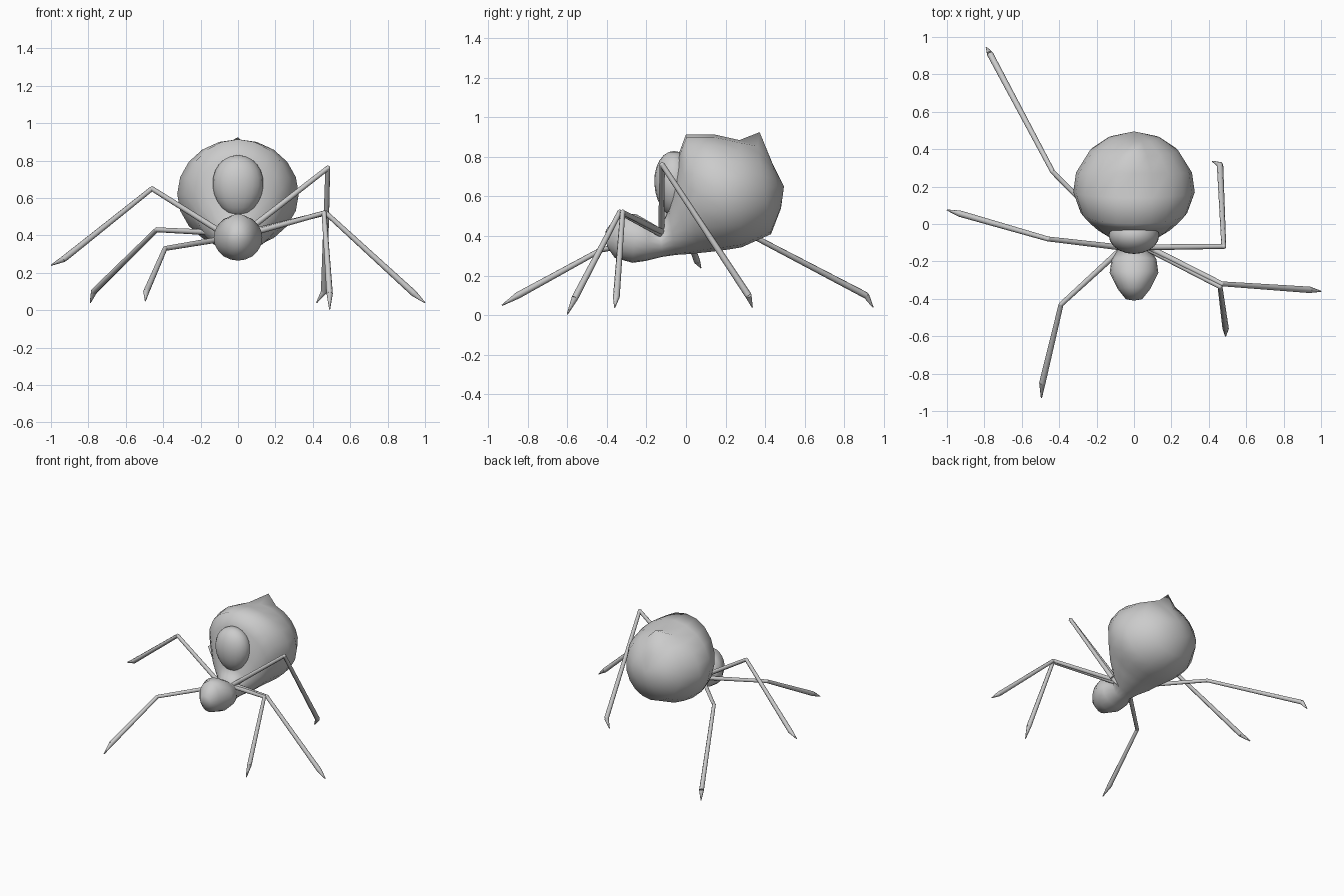
import bpy, bmesh, math
from mathutils import Vector, Matrix

if "Cube" in bpy.data.objects:
    bpy.data.objects.remove(bpy.data.objects["Cube"])


def finish(bm, name, smooth=True):
    bmesh.ops.recalc_face_normals(bm, faces=bm.faces[:])
    for f in bm.faces:
        f.smooth = smooth
    me = bpy.data.meshes.new(name)
    bm.to_mesh(me)
    bm.free()
    ob = bpy.data.objects.new(name, me)
    bpy.context.collection.objects.link(ob)
    return ob


# Body: tilted oval rings (top y, top z, bottom y, bottom z, half width)
rings = [
    (-.405, .43, -.395, .34, .045),
    (-.34, .515, -.36, .29, .085),
    (-.25, .51, -.27, .265, .13),
    (-.18, .47, -.20, .275, .12),
    (-.13, .44, -.12, .295, .085),
    (-.09, .53, -.05, .305, .13),
    (-.07, .66, .03, .31, .20),
    (-.035, .82, .07, .315, .245),
    (.00, .914, .12, .32, .285),
    (.14, .914, .20, .33, .325),
    (.27, .885, .28, .343, .31),
    (.36, .865, .43, .41, .235),
    (.44, .76, .48, .54, .14),
]
SIDES = 20
bm = bmesh.new()
loops = []
for ty, tz, by, bz, w in rings:
    loop = []
    for i in range(SIDES):
        a = 2 * math.pi * i / SIDES
        c = math.cos(a)
        loop.append(bm.verts.new((w * math.sin(a),
                                  (ty + by) / 2 + (ty - by) / 2 * c,
                                  (tz + bz) / 2 + (tz - bz) / 2 * c)))
    loops.append(loop)
for a, b in zip(loops, loops[1:]):
    for i in range(SIDES):
        j = (i + 1) % SIDES
        bm.faces.new((a[i], a[j], b[j], b[i]))
for loop, pole in ((loops[0], (0, -.41, .385)), (loops[-1], (0, .495, .65))):
    p = bm.verts.new(pole)
    for i in range(SIDES):
        bm.faces.new((loop[i], loop[(i + 1) % SIDES], p))
# Small peak at the rear of the abdomen
loops[-2][0].co = (0, .372, .925)
finish(bm, "body")

# Egg-shaped bump on the front of the abdomen
bm = bmesh.new()
bmesh.ops.create_uvsphere(bm, u_segments=20, v_segments=12, radius=1)
for v in bm.verts:
    k = 1 + .08 * v.co.z
    v.co = Vector((v.co.x * .135 * k, v.co.y * .10 * k - .06, v.co.z * .165 + .665))
finish(bm, "front_bump")


# Legs: thigh, shin and a pointed claw
def leg(name, *pts):
    radii = (.016, .013, .017, .003)
    bm = bmesh.new()
    pts = [Vector(p) for p in pts]
    for p, q, r1, r2 in zip(pts, pts[1:], radii, radii[1:]):
        d = q - p
        m = Matrix.Translation((p + q) / 2) @ d.to_track_quat('Z', 'Y').to_matrix().to_4x4()
        bmesh.ops.create_cone(bm, cap_ends=True, segments=8, radius1=r1,
                              radius2=r2, depth=d.length, matrix=m)
    # Knee joint
    bmesh.ops.create_icosphere(bm, subdivisions=1, radius=.015,
                               matrix=Matrix.Translation(pts[1]))
    ob = finish(bm, name)
    bpy.context.view_layer.objects.active = ob
    ob.select_set(True)
    bpy.ops.object.shade_smooth_by_angle(angle=math.radians(50))
    ob.select_set(False)


leg("left_front_leg", (-.03, -.10, .39), (-.39, -.43, .33), (-.49, -.85, .10), (-.495, -.93, .05))
leg("left_middle_leg", (-.03, -.13, .38), (-.46, -.08, .65), (-.93, .055, .275), (-1, .075, .24))
leg("left_rear_leg", (-.03, -.13, .41), (-.435, .28, .43), (-.77, .91, .10), (-.79, .945, .04))
leg("right_front_leg", (.03, -.11, .40), (.46, -.335, .52), (.49, -.56, .09), (.49, -.60, .005))
leg("right_middle_leg", (.03, -.10, .41), (.47, -.32, .52), (.94, -.352, .09), (1, -.36, .04))
leg("right_rear_leg", (.03, -.125, .41), (.48, -.12, .76), (.46, .315, .10), (.42, .335, .04))
